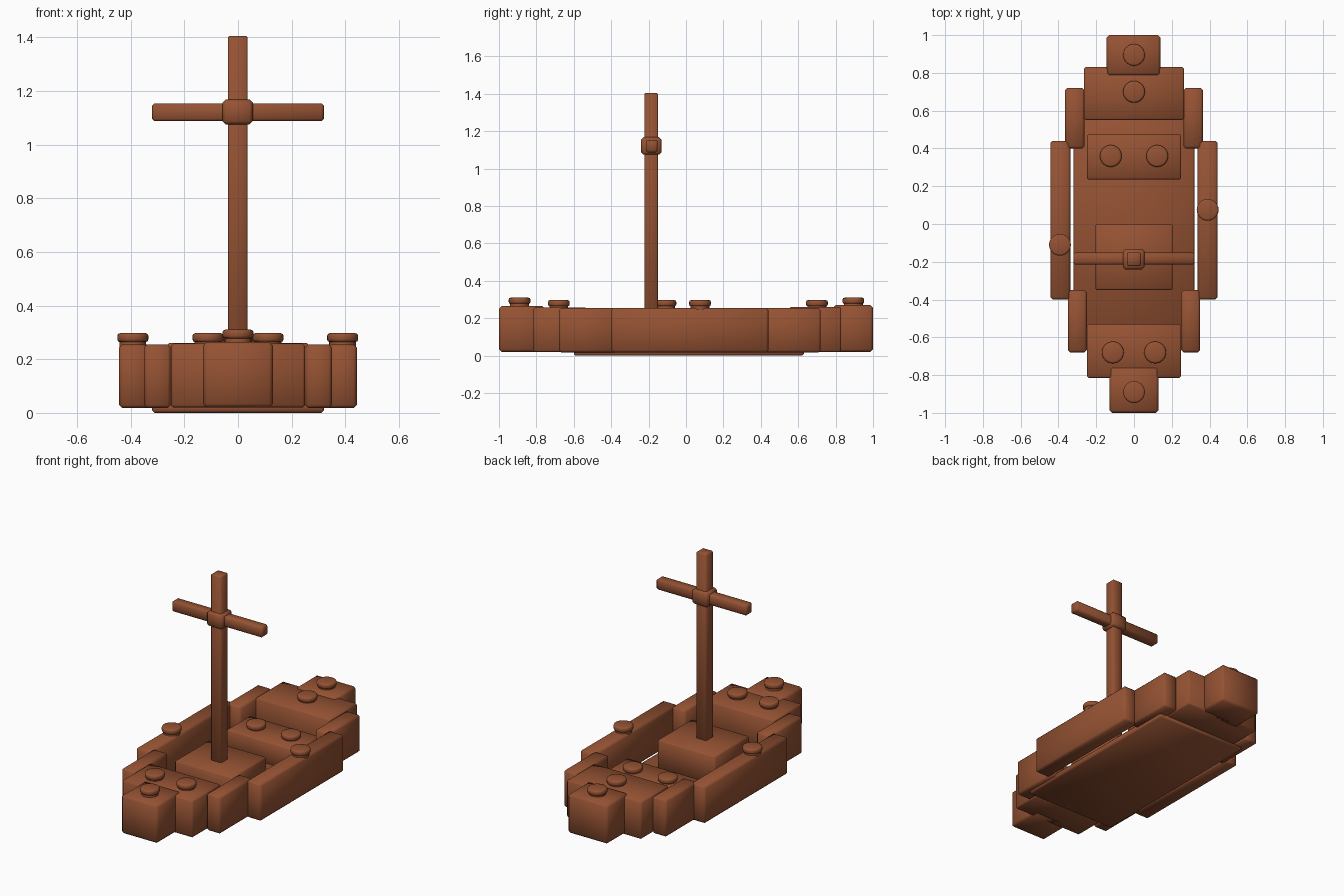
import bpy

cube = bpy.data.objects.get("Cube")
if cube:
    bpy.data.objects.remove(cube, do_unlink=True)

wood = bpy.data.materials.new("brown_wood")
wood.use_nodes = True
BROWN = (0.30, 0.085, 0.033, 1)
wood.diffuse_color = BROWN
wood.node_tree.nodes["Principled BSDF"].inputs["Base Color"].default_value = BROWN


def finish(ob, name, bevel, segments):
    """Name, colour, soften the edges and shade smooth."""
    ob.name = name
    ob.data.materials.append(wood)
    mod = ob.modifiers.new("soft_edges", "BEVEL")
    mod.width = bevel
    mod.segments = segments
    mod.limit_method = "ANGLE"
    bpy.ops.object.shade_smooth()


def box(name, x, y, z, bevel=0.009):
    """Box from (low, high) ranges on each axis."""
    spans = (x, y, z)
    bpy.ops.mesh.primitive_cube_add(size=1, location=[(a + b) / 2 for a, b in spans])
    ob = bpy.context.object
    for v in ob.data.vertices:
        for i, (a, b) in enumerate(spans):
            v.co[i] *= b - a
    finish(ob, name, bevel, 1)


def stud(name, x, y, top):
    """Round peg: narrow neck under a rounded cap."""
    for part, radius, low, high, bevel in (("neck", 0.05, top - 0.06, top - 0.03, 0.002),
                                           ("cap", 0.058, top - 0.033, top, 0.01)):
        bpy.ops.mesh.primitive_cylinder_add(vertices=24, radius=radius, depth=high - low,
                                            location=(x, y, (low + high) / 2))
        finish(bpy.context.object, f"{name}_{part}", bevel, 2)


# Hull floor
box("floor", (-0.32, 0.32), (-0.6, 0.63), (0, 0.04))

# Bow and stern blocks
box("bow_tip", (-0.13, 0.13), (-1, -0.755), (0.02, 0.265), 0.014)
box("bow_block", (-0.25, 0.25), (-0.815, -0.53), (0.02, 0.258))
box("stern_block", (-0.265, 0.265), (0.55, 0.83), (0.02, 0.26))
box("stern_tip", (-0.145, 0.14), (0.785, 1), (0.02, 0.27), 0.014)

# Side walls, mirrored
for side, s in (("left", 1), ("right", -1)):
    for part, inner, outer, y in (("front_side", 0.25, 0.35, (-0.68, -0.35)),
                                  ("middle_side", 0.337, 0.443, (-0.4, 0.44)),
                                  ("back_side", 0.262, 0.365, (0.4, 0.72))):
        box(f"{side}_{part}", sorted((s * inner, s * outer)), y, (0.018, 0.255), 0.012)

# Bench and mast base
box("bench", (-0.25, 0.25), (0.235, 0.475), (0.03, 0.18))
box("mast_base", (-0.205, 0.205), (-0.35, 0), (0.03, 0.217))

# Mast, yard and the collar joining them
box("mast", (-0.038, 0.036), (-0.222, -0.15), (0.2, 1.405), 0.006)
box("yard", (-0.32, 0.32), (-0.215, -0.152), (1.087, 1.154))
box("collar", (-0.058, 0.055), (-0.24, -0.132), (1.075, 1.168), 0.012)

# Studs
stud("bow_tip_stud", 0, -0.89, 0.31)
stud("stern_tip_stud", 0, 0.895, 0.31)
stud("stern_stud", 0, 0.7, 0.297)
stud("left_side_stud", 0.39, 0.075, 0.297)
stud("right_side_stud", -0.392, -0.11, 0.297)
for side, s in (("left", 1), ("right", -1)):
    stud(f"{side}_bow_stud", s * 0.112, -0.68, 0.297)
    stud(f"{side}_bench_stud", s * 0.123, 0.36, 0.215)
